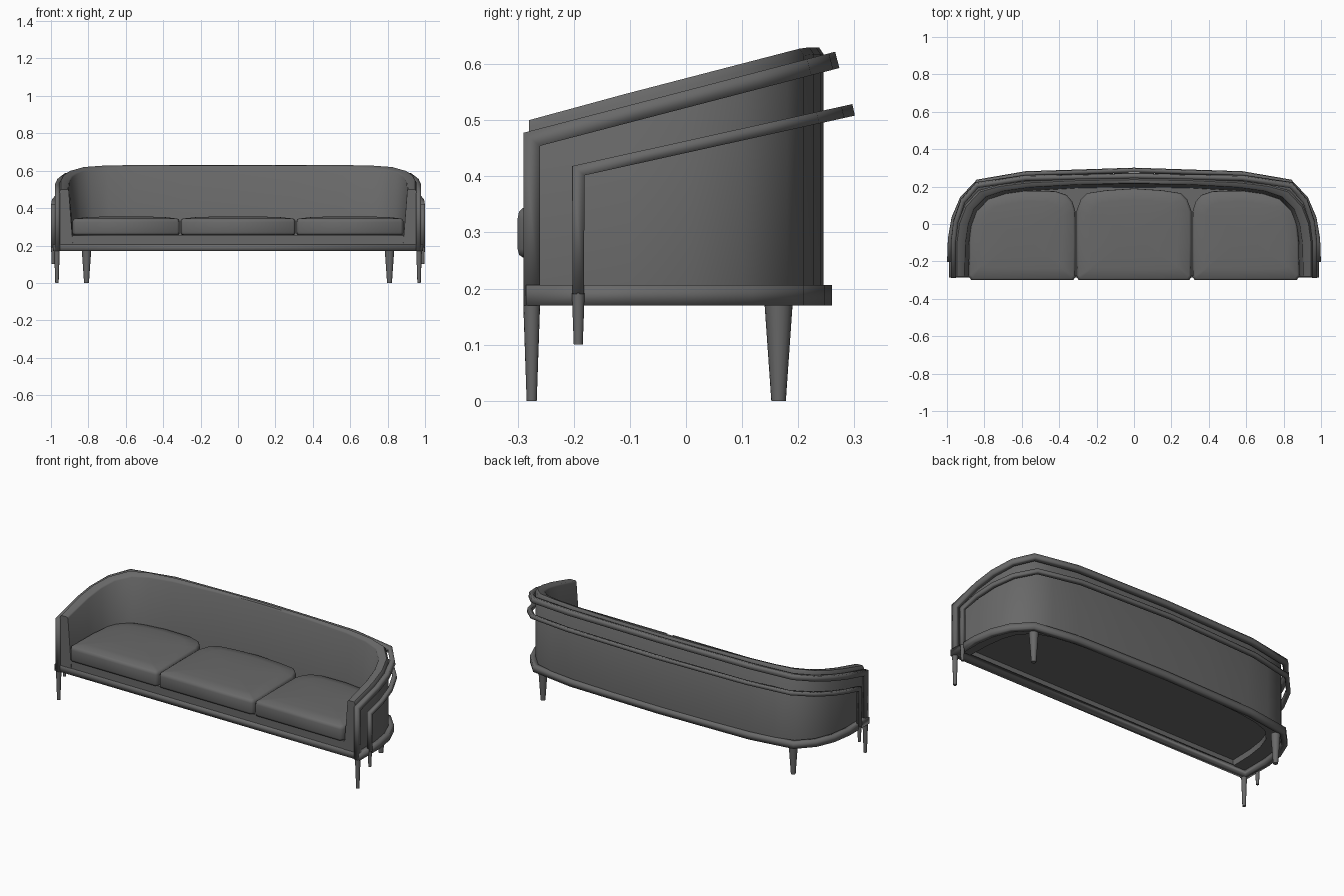
import bpy, bmesh, math
from mathutils import Vector

if "Cube" in bpy.data.objects:
    bpy.data.objects.remove(bpy.data.objects["Cube"])

SLOPE = 0.26  # rise of arm line towards the back
GREY = bpy.data.materials.new("dark_grey")
GREY.diffuse_color = (0.14, 0.14, 0.14, 1)
GREY.use_nodes = True
GREY.node_tree.nodes["Principled BSDF"].inputs["Base Color"].default_value = GREY.diffuse_color


def make(name, verts, faces, angle=40):
    me = bpy.data.meshes.new(name)
    me.from_pydata([tuple(v) for v in verts], [], faces)
    me.materials.append(GREY)
    bm = bmesh.new()
    bm.from_mesh(me)
    bmesh.ops.recalc_face_normals(bm, faces=bm.faces)
    bm.to_mesh(me)
    bm.free()
    ob = bpy.data.objects.new(name, me)
    bpy.context.collection.objects.link(ob)
    bpy.ops.object.select_all(action='DESELECT')
    ob.select_set(True)
    bpy.context.view_layer.objects.active = ob
    bpy.ops.object.shade_smooth_by_angle(angle=math.radians(angle))
    return ob


def mirrored(half):
    """Right-front to centre-back points, continued to left-front."""
    return half + [(-p[0],) + tuple(p[1:]) for p in reversed(half[:-1])]


def loft(rings, closed=False):
    """Join equal rings of vertices into a skin, capped if open."""
    n, m = len(rings[0]), len(rings)
    verts = [v for r in rings for v in r]
    faces = [(i * n + j, i * n + (j + 1) % n,
              (i + 1) % m * n + (j + 1) % n, (i + 1) % m * n + j)
             for i in range(m if closed else m - 1) for j in range(n)]
    if not closed:
        faces += [tuple(range(n)), tuple(range((m - 1) * n, m * n))]
    return verts, faces


def sweep(name, pts, w, h, slope=0.0, closed=False):
    """Mitred four-sided bar along a path lying in a sloped plane."""
    pts = [Vector(p) for p in pts]
    up = Vector((0, -slope, 1)).normalized()
    rings, k = [], len(pts)
    for i, p in enumerate(pts):
        a = p - pts[i - 1] if (i or closed) else pts[1] - p
        b = pts[(i + 1) % k] - p if (i < k - 1 or closed) else a
        a, b = a.normalized(), b.normalized()
        t = (a + b).normalized()
        n = t.cross(up).normalized()
        v = n.cross(t)
        s, d = 1 / max(t.dot(a), 0.3), b - a
        sn, sv = (s, 1) if abs(d.dot(n)) > abs(d.dot(v)) else (1, s)
        rings.append([p + n * (x * w / 2 * sn) + v * (y * h / 2 * sv)
                      for x, y in ((1, 1), (-1, 1), (-1, -1), (1, -1))])
    return make(name, *loft(rings, closed), angle=100)


def leg(name, x, y, z0, z1, r0, r1):
    rings = [[(x + r * math.cos(i * math.pi / 8), y + r * math.sin(i * math.pi / 8), z)
              for i in range(16)] for z, r in ((z0, r0), (z1, r1))]
    return make(name, *loft(rings))


# upholstered shell: curved wall with sloped top and slightly leaning inside
outer = mirrored([(.955, -.28), (.955, -.1), (.94, .01), (.905, .1), (.83, .18),
                  (.72, .21), (.57, .228), (.3, .24), (0, .245)])
inner = mirrored([(.905, -.28), (.9, -.1), (.885, .0), (.855, .08), (.79, .145),
                  (.7, .175), (.56, .195), (.3, .21), (0, .214)])


def top_z(y):
    return min(.5 + SLOPE * (y + .28), .63)


rings = []
for (ox, oy), (ix, iy) in zip(outer, inner):
    back = oy > -.2
    rings.append([(ox, oy, .2), (ox, oy, top_z(oy) - .012),
                  (ox * .992, oy - .008 * back, top_z(oy)),
                  (ix * 1.006, iy + .005 * back, top_z(iy)), (ix, iy, top_z(iy) - .008),
                  (ix * .975, iy - .02 * back, .2)])
make("shell", *loft(rings), angle=50)

# seat deck under the cushions, with a front apron
deck = [(x * .99, y if y > -.2 else -.275) for x, y in inner]
make("seat_deck", *loft([[(x, y, z) for x, y in deck] for z in (.238, .253)]))
make("front_apron", *loft([[(x, -.278, .195), (x, -.262, .195), (x, -.262, .253),
                            (x, -.278, .253)] for x in (-.91, .91)]))

# bottom frame ring
base = mirrored([(.974, -.27), (.974, -.1), (.957, .01), (.915, .11), (.835, .195),
                 (.58, .233), (0, .245)])
sweep("base_rail", [(x, y, .188) for x, y in base], .03, .036, closed=True)

# top rail with front posts
rail = [(x, y + .003, .468 + SLOPE * (y + .27)) for x, y in
        mirrored([(.966, -.278), (.966, -.1), (.953, .01), (.915, .12), (.84, .205),
                  (.58, .243), (0, .254)])]
sweep("top_rail", [(.966, -.275, .17)] + rail + [(-.966, -.275, .17)], .026, .03, SLOPE)

# outer hoop rail with hanging posts
hoop = [(x, y, .41 + SLOPE * .85 * (y + .192)) for x, y in
        mirrored([(.988, -.192), (.984, -.08), (.965, .03), (.92, .135), (.835, .225),
                  (.58, .269), (0, .288)])]
sweep("hoop_rail", [(.988, -.192, .19)] + hoop + [(-.988, -.192, .19)], .022, .021,
      SLOPE * .85)

# tapered legs
for s, side in ((1, "right"), (-1, "left")):
    leg("front_leg_" + side, s * .968, -.275, 0, .172, .009, .015)
    leg("hoop_foot_" + side, s * .988, -.192, .1, .192, .008, .0115)
    leg("back_leg_" + side, s * .81, .165, 0, .172, .013, .025)


# crowned seat cushions
def cushion(name, outline):
    cx, cy = (min(p[0] for p in outline) + max(p[0] for p in outline)) / 2, -.05
    rings = [[(cx + (x - cx) * f, cy + (y - cy) * f, z) for x, y in outline]
             for f, z in ((.96, .255), (.99, .26), (1, .27), (1, .325), (.99, .337),
                          (.96, .344), (.75, .351), (.4, .355), (.1, .356))]
    make(name, *loft(rings), angle=60)


cushion("middle_cushion", mirrored([(.295, -.3), (.306, -.285), (.308, -.1), (.307, .07),
                                    (.285, .13), (.25, .165), (.15, .18), (0, .19)]))
side = [(.325, -.3), (.87, -.3), (.885, -.28), (.882, -.1), (.87, .02), (.84, .1),
        (.79, .14), (.7, .162), (.58, .178), (.42, .175), (.36, .155), (.33, .12),
        (.314, .07), (.312, -.1), (.314, -.285)]
for s, n in ((1, "right_cushion"), (-1, "left_cushion")):
    cushion(n, [(s * x, y) for x, y in side])
